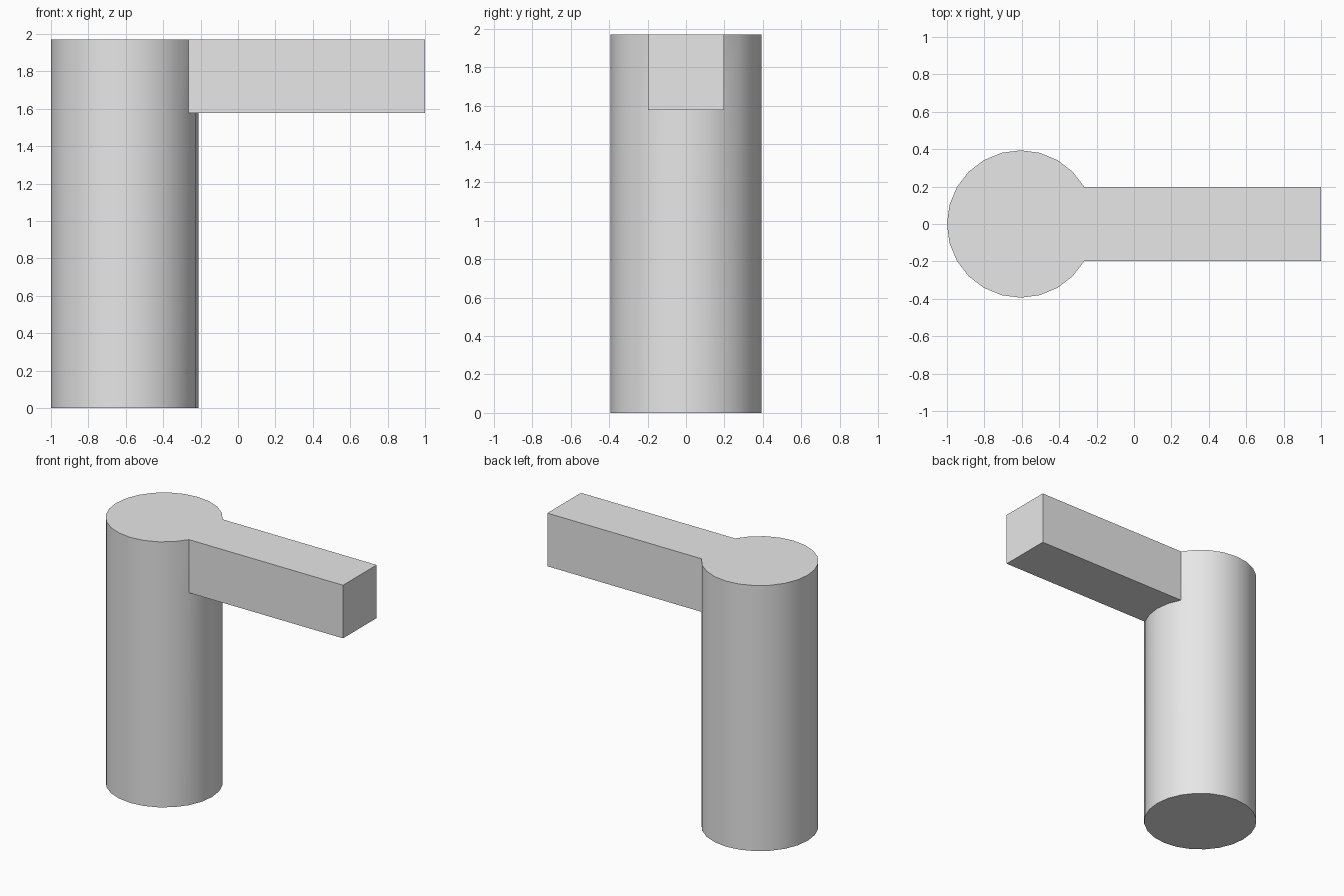
import bpy
import bmesh
import math

cube = bpy.data.objects.get("Cube")
if cube:
    bpy.data.objects.remove(cube, do_unlink=True)

SIDES = 24
RADIUS = 0.394
HEIGHT = RADIUS * 5
ARM_BOTTOM = RADIUS * 4
CENTRE_X = RADIUS - 1
ARM_END = 1.0

grey = bpy.data.materials.new("light_grey")
grey.use_nodes = True
colour = (0.8, 0.8, 0.8, 1)
grey.diffuse_color = colour
grey.node_tree.nodes["Principled BSDF"].inputs["Base Color"].default_value = colour

bm = bmesh.new()


def ring(z):
    """Circle of vertices around the column axis, starting at +x."""
    steps = [math.tau * i / SIDES for i in range(SIDES)]
    return [bm.verts.new((CENTRE_X + RADIUS * math.cos(a), RADIUS * math.sin(a), z))
            for a in steps]


def arm_tip(z):
    """Two corners of the arm's free end, right then left of its length."""
    half = RADIUS / 2
    return [bm.verts.new((ARM_END, side * half, z)) for side in (-1, 1)]


base, middle, top = ring(0), ring(ARM_BOTTOM), ring(HEIGHT)
low_tip, high_tip = arm_tip(ARM_BOTTOM), arm_tip(HEIGHT)
joint = SIDES // 12  # the arm spans this many sides either way from +x

# Column wall, left open where the arm joins
for i in range(SIDES):
    j = (i + 1) % SIDES
    bm.faces.new((base[i], base[j], middle[j], middle[i]))
    if joint <= i < SIDES - joint:
        bm.faces.new((middle[i], middle[j], top[j], top[i]))
bm.faces.new(base[::-1])

# Arm sides and end
low = [middle[-joint], *low_tip, middle[joint]]
high = [top[-joint], *high_tip, top[joint]]
for i in range(len(low) - 1):
    bm.faces.new((low[i], low[i + 1], high[i + 1], high[i]))

# Arm underside follows the column's curve
arc = [middle[i] for i in range(-joint, joint + 1)]
bm.faces.new(arc + low_tip[::-1])

# Flush top: column disc and arm
bm.faces.new(top)
arc = [top[i] for i in range(joint, -joint - 1, -1)]
bm.faces.new(arc + high_tip)

bmesh.ops.recalc_face_normals(bm, faces=bm.faces[:])
mesh = bpy.data.meshes.new("column_with_arm")
bm.to_mesh(mesh)
bm.free()
mesh.materials.append(grey)

post = bpy.data.objects.new("column_with_arm", mesh)
bpy.context.collection.objects.link(post)
bpy.ops.object.select_all(action="DESELECT")
post.select_set(True)
bpy.context.view_layer.objects.active = post
bpy.ops.object.shade_smooth_by_angle(angle=math.radians(25))
